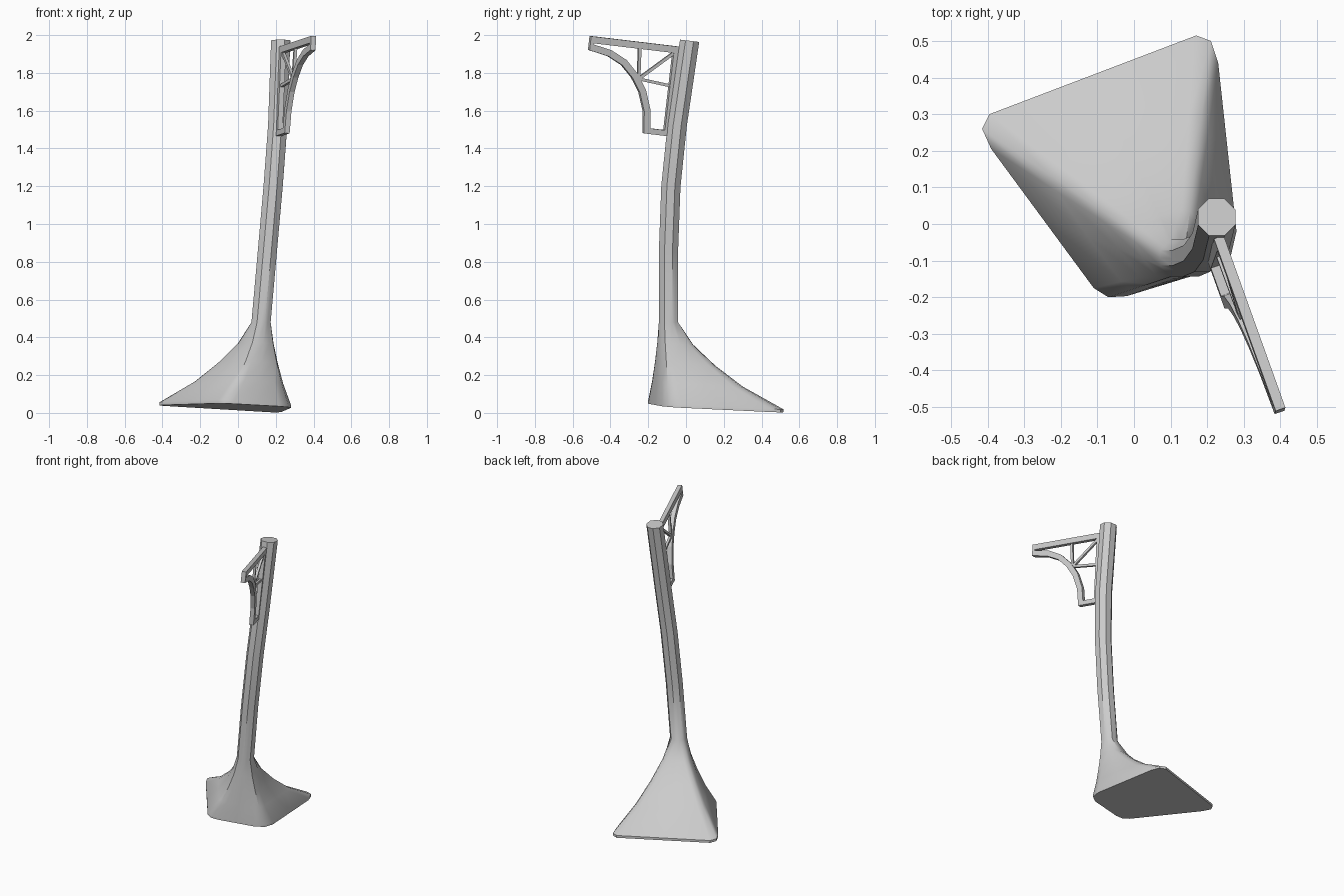
import bpy, bmesh, math
from mathutils import Vector

if "Cube" in bpy.data.objects:
    bpy.data.objects.remove(bpy.data.objects["Cube"], do_unlink=True)

grey = bpy.data.materials.new("light_grey")
grey.use_nodes = True
GREY = (0.6, 0.6, 0.6, 1)
grey.diffuse_color = GREY
grey.node_tree.nodes["Principled BSDF"].inputs["Base Color"].default_value = GREY


def finish(name, bm):
    bmesh.ops.recalc_face_normals(bm, faces=bm.faces)
    mesh = bpy.data.meshes.new(name)
    bm.to_mesh(mesh)
    bm.free()
    mesh.materials.append(grey)
    obj = bpy.data.objects.new(name, mesh)
    bpy.context.collection.objects.link(obj)
    return obj


# Foot outline: four rounded corners (back, left, front, right), three points each
corners = [
    [(0.23, 0.44), (0.21, 0.50), (0.17, 0.515)],
    [(-0.395, 0.30), (-0.415, 0.26), (-0.39, 0.205)],
    [(-0.11, -0.175), (-0.07, -0.20), (-0.02, -0.197)],
    [(0.215, -0.125), (0.265, -0.085), (0.28, -0.02)],
]
outline = []
for i, c in enumerate(corners):
    nxt = corners[(i + 1) % 4][0]
    outline += c + [tuple((a + b) / 2 for a, b in zip(c[2], nxt))]
foot = [Vector((x, y, 0.037 - 0.04 * x - 0.052 * y)) for x, y in outline]


def octagon(x, y, z, tilt):
    """Octagon with edge midpoints, lined up with the foot outline."""
    pts = []
    for k in range(16):
        a = math.radians(45 + 22.5 * k)
        r = 0.055 if k % 2 else 0.0508
        dx, dy = r * math.cos(a), r * math.sin(a)
        pts.append(Vector((x + dx, y + dy, z - tilt * dy)))
    return pts


# Post: flared foot blending into a leaning octagonal shaft
neck = octagon(0.122, -0.093, 0.48, 0)
rim = [p + Vector((0, 0, 0.016)) for p in foot]
rings = [foot, rim]
for across, up in [(0.385, 0.26), (0.645, 0.5), (0.855, 0.74)]:
    ring = []
    for p, q in zip(rim, neck):
        v = p.lerp(q, across)
        v.z = p.z + (q.z - p.z) * up
        ring.append(v)
    rings.append(ring)
rings.append(neck)
for station in [(0.155, -0.093, 0.85, 0), (0.186, -0.08, 1.2, 0.06),
                (0.21, -0.047, 1.52, 0.1), (0.226, 0.019, 1.97, 0.12)]:
    rings.append(octagon(*station))

bm = bmesh.new()
loops = [[bm.verts.new(p) for p in ring] for ring in rings]
for lo, hi in zip(loops, loops[1:]):
    for i in range(16):
        j = (i + 1) % 16
        bm.faces.new((lo[i], lo[j], hi[j], hi[i]))
bm.faces.new(loops[0][::-1])
bm.faces.new(loops[-1])
post = finish("post", bm)
bpy.context.view_layer.objects.active = post
post.select_set(True)
bpy.ops.object.shade_smooth_by_angle(angle=math.radians(40))

# Bracket plane: origin at the upper inner corner, u outwards, w downwards
origin = Vector((0.235, -0.045, 1.94))
U = Vector((0.165, -0.46, 0.055)).normalized()
W = Vector((-0.02, -0.055, -0.475)).normalized()
N = U.cross(W).normalized()


def bar(name, path, width, depth):
    """Flat mitred bar along a path of (u, w) points."""
    pts = [Vector(p) for p in path]
    bm = bmesh.new()
    sections = []
    for i, p in enumerate(pts):
        a = (p - pts[i - 1]).normalized() if i else (pts[1] - p).normalized()
        b = (pts[i + 1] - p).normalized() if i < len(pts) - 1 else a
        t = (a + b).normalized()
        side = Vector((-t.y, t.x)) * (width / 2 / max(t.dot(a), 0.3))
        sec = []
        for s, n in [(-1, -1), (1, -1), (1, 1), (-1, 1)]:
            q = p + side * s
            sec.append(bm.verts.new(origin + U * q.x + W * q.y + N * (n * depth / 2)))
        sections.append(sec)
    for s0, s1 in zip(sections, sections[1:]):
        for i in range(4):
            j = (i + 1) % 4
            bm.faces.new((s0[i], s0[j], s1[j], s1[i]))
    bm.faces.new(sections[0][::-1])
    bm.faces.new(sections[-1])
    return finish(name, bm)


# Bracket frame
bar("bracket_top_rail", [(-0.01, 0.018), (0.493, 0.018)], 0.036, 0.028)
bar("bracket_inner_post", [(0.006, 0.0), (0.006, 0.478)], 0.03, 0.028)
bar("bracket_bottom_rail", [(-0.009, 0.463), (0.134, 0.463)], 0.03, 0.028)
bar("bracket_end", [(0.484, 0.0), (0.484, 0.075)], 0.018, 0.028)
bar("bracket_arch", [(0.117, 0.475), (0.131, 0.357), (0.169, 0.256), (0.222, 0.181),
                     (0.29, 0.118), (0.376, 0.078), (0.485, 0.058)], 0.036, 0.028)

# Thin struts fanning out from the arch
hub = (0.197, 0.195)
for name, end in [("upright", (0.211, 0.02)), ("diagonal", (0.015, 0.035)),
                  ("level", (0.012, 0.212))]:
    bar("bracket_strut_" + name, [hub, end], 0.016, 0.016)
